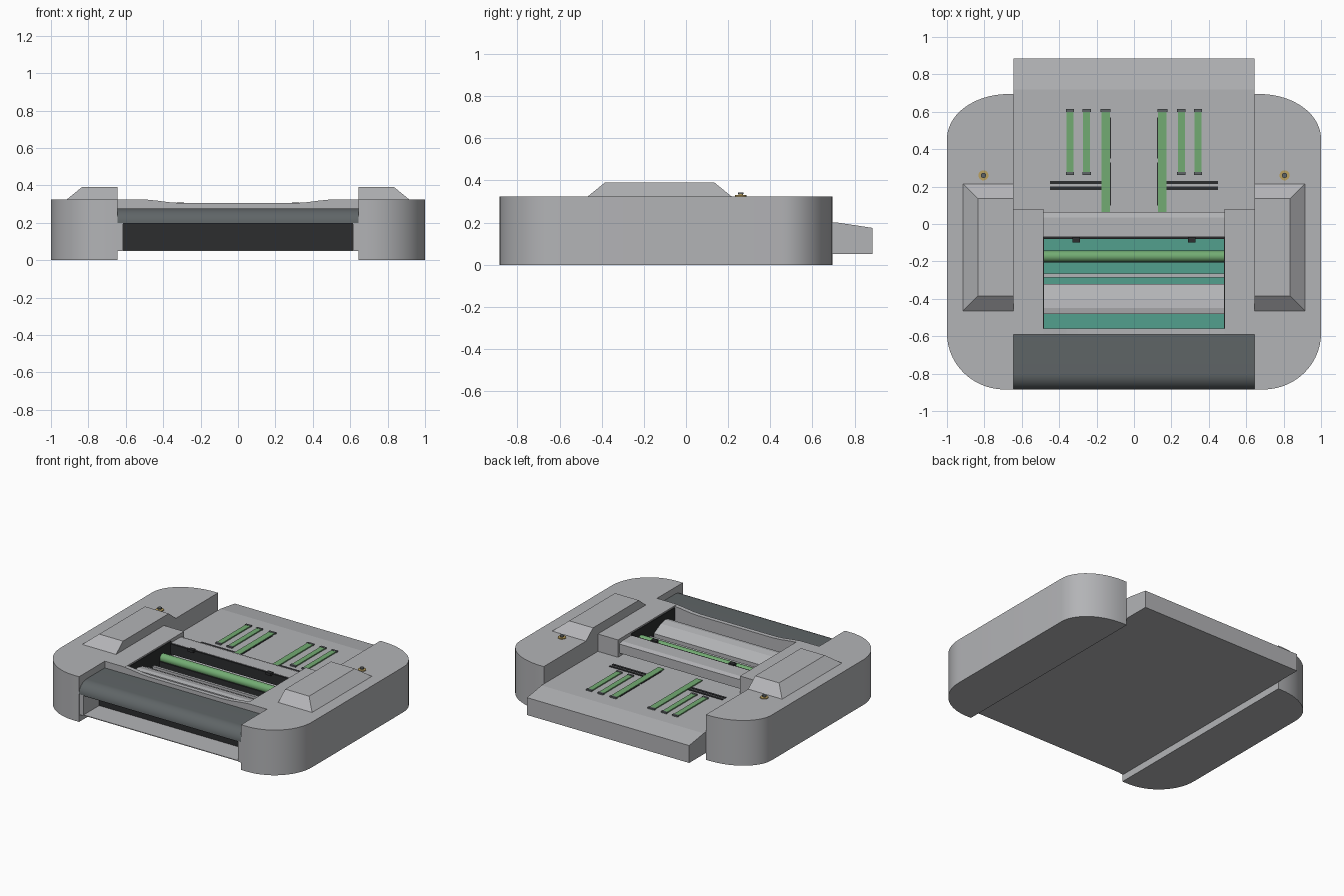
import bpy, bmesh, math

cube = bpy.data.objects.get("Cube")
if cube:
    bpy.data.objects.remove(cube, do_unlink=True)


def material(name, r, g, b):
    m = bpy.data.materials.new(name)
    m.use_nodes = True
    m.diffuse_color = (r, g, b, 1)
    m.node_tree.nodes["Principled BSDF"].inputs["Base Color"].default_value = (r, g, b, 1)
    return m


GREY = material("body grey", 0.45, 0.455, 0.47)
DARK = material("cover dark grey", 0.115, 0.13, 0.135)
BLACK = material("interior black", 0.025, 0.026, 0.028)
TEAL = material("teal bed", 0.085, 0.35, 0.27)
GREEN = material("belt green", 0.17, 0.41, 0.17)
GOLD = material("brass", 0.5, 0.36, 0.12)


def finish(name, bm, mat, smooth=False):
    bmesh.ops.recalc_face_normals(bm, faces=bm.faces)
    me = bpy.data.meshes.new(name)
    bm.to_mesh(me)
    bm.free()
    ob = bpy.data.objects.new(name, me)
    bpy.context.collection.objects.link(ob)
    me.materials.append(mat)
    if smooth:
        bpy.ops.object.select_all(action='DESELECT')
        ob.select_set(True)
        bpy.context.view_layer.objects.active = ob
        bpy.ops.object.shade_smooth_by_angle(angle=math.radians(30))
    return ob


def prism(name, pts, axis, lo, hi, mat, smooth=False):
    """Extrude a 2D outline along an axis; the outline uses the other two axes in order."""
    bm = bmesh.new()

    def place(p, d):
        c = list(p)
        c.insert("xyz".index(axis), d)
        return bm.verts.new(c)
    a = [place(p, lo) for p in pts]
    b = [place(p, hi) for p in pts]
    bm.faces.new(a)
    bm.faces.new(b)
    for i in range(len(pts)):
        j = (i + 1) % len(pts)
        bm.faces.new((a[i], a[j], b[j], b[i]))
    return finish(name, bm, mat, smooth)


def box(name, x0, x1, y0, y1, z0, z1, mat):
    x0, x1 = sorted((x0, x1))
    return prism(name, [(x0, y0), (x1, y0), (x1, y1), (x0, y1)], "z", z0, z1, mat)


def rod(name, x, y, z, r, length, axis, mat, sides=24):
    ring = [(math.cos(2 * math.pi * i / sides) * r, math.sin(2 * math.pi * i / sides) * r)
            for i in range(sides)]
    u, v, c = (y, z, x) if axis == "x" else (x, y, z)
    pts = [(u + p, v + q) for p, q in ring]
    return prism(name, pts, axis, c - length / 2, c + length / 2, mat, True)


def arc(cx, cy, rx, ry, start, end, n=14):
    return [(cx + rx * math.cos(math.radians(start + (end - start) * i / n)),
             cy + ry * math.sin(math.radians(start + (end - start) * i / n)))
            for i in range(n + 1)]


W = 0.645   # half width between the housings
S = 0.485   # half width of the working slot

for s, side in ((1, "left"), (-1, "right")):
    # Housing with rounded outer corners
    outline = ([(W, -0.885)] + arc(0.69, -0.585, 0.31, 0.3, -90, 0)
               + arc(0.67, 0.455, 0.33, 0.24, 0, 90) + [(W, 0.695)])
    prism(side + "_housing", [(s * x, y) for x, y in outline], "z", 0, 0.325, GREY, True)

    # Raised hump with three sloped sides
    bm = bmesh.new()
    low = [bm.verts.new((s * x, y, 0.325)) for x, y in
           ((W, -0.465), (0.915, -0.465), (0.915, 0.215), (W, 0.215))]
    top = [bm.verts.new((s * x, y, 0.39)) for x, y in
           ((W, -0.385), (0.835, -0.385), (0.835, 0.135), (W, 0.135))]
    bm.faces.new(low)
    bm.faces.new(top)
    for i in range(4):
        j = (i + 1) % 4
        bm.faces.new((low[i], low[j], top[j], top[i]))
    finish(side + "_hump", bm, GREY)

    # Brass button behind the hump
    rod(side + "_button_ring", s * 0.805, 0.26, 0.327, 0.027, 0.006, "z", GOLD)
    rod(side + "_button_stem", s * 0.805, 0.26, 0.332, 0.01, 0.012, "z", GOLD)
    rod(side + "_button_cap", s * 0.805, 0.26, 0.339, 0.014, 0.008, "z", DARK)

    # Frame beside the slot, with its dark lining
    box(side + "_frame", s * S, s * W, -0.59, 0.08, 0.055, 0.325, GREY)
    box(side + "_slot_lining", s * (S - 0.005), s * S, -0.56, -0.07, 0.18, 0.315, BLACK)
    box(side + "_front_jamb", s * 0.615, s * W, -0.88, -0.59, 0.05, 0.2, GREY)

    # Transport belts on the rear deck, with end pulleys
    for n, (x, w, y0) in enumerate(((0.152, 0.046, 0.065), (0.253, 0.038, 0.27), (0.342, 0.038, 0.27))):
        box(f"{side}_belt_{n}", s * (x - w / 2), s * (x + w / 2), y0, 0.61, 0.2, 0.208, GREEN)
        for y in (0.607, 0.27):
            if y > y0 + 0.21 or n:
                box(f"{side}_belt_end_{n}", s * (x - w / 2 - 0.003), s * (x + w / 2 + 0.003),
                    y - 0.008, y + 0.008, 0.2, 0.21, DARK)
    # Deck slots
    for y in (0.192, 0.222):
        box(side + "_cross_slot", s * 0.17, s * 0.45, y - 0.009, y + 0.009, 0.2, 0.204, BLACK)
    for y0, y1 in ((0.1, 0.33), (0.35, 0.57)):
        box(side + "_long_slot", s * 0.124, s * 0.13, y0, y1, 0.2, 0.204, BLACK)

    # Small sensors on the bridge edge
    box(side + "_sensor", s * 0.288, s * 0.33, -0.1, -0.07, 0.29, 0.309, BLACK)

# Floor and sloping rear deck
box("floor", -W, W, -0.875, 0.885, 0.05, 0.055, GREY)
prism("rear_deck", [(-0.07, 0.05), (0.885, 0.05), (0.885, 0.175), (0.72, 0.2), (-0.07, 0.2)],
      "x", -W, W, GREY)

# Front cover with rolled edge and dark mouth below
prism("front_cover", [(-0.59, 0.2), (-0.59, 0.277)] + arc(-0.80, 0.2, 0.085, 0.077, 90, 180),
      "x", -W, W, DARK, True)
box("cover_underside", -0.615, 0.615, -0.88, -0.59, 0.194, 0.2, BLACK)
box("mouth_wall", -0.615, 0.615, -0.7, -0.69, 0.055, 0.2, BLACK)

# Front beam with a dipped top edge
dip = [(-W, 0.325), (-0.5, 0.325), (-0.43, 0.318), (-0.36, 0.309), (-0.3, 0.305)]
prism("front_beam", [(-W, 0.2)] + dip + [(-x, z) for x, z in reversed(dip)] + [(W, 0.2)],
      "y", -0.592, -0.56, GREY)

# Working bed inside the slot
box("teal_bed", -S, S, -0.56, -0.07, 0.17, 0.18, TEAL)
prism("guide_ridge", [(-0.32, 0.18), (-0.32, 0.22), (-0.40, 0.26), (-0.45, 0.27),
                      (-0.48, 0.265), (-0.48, 0.18)], "x", -S, S, GREY)
box("guide_bar", -S, S, -0.285, -0.265, 0.18, 0.215, GREY)
rod("green_roller", 0, -0.173, 0.235, 0.03, 2 * S, "x", GREEN)
box("roller_shadow_strip", -S, S, -0.207, -0.2, 0.18, 0.22, BLACK)

# Bridge between slot and rear deck
prism("bridge", [(-0.068, 0.225), (-0.068, 0.3), (0.035, 0.3), (0.065, 0.29), (0.065, 0.225)],
      "x", -S, S, GREY)
box("bridge_edge", -S, S, -0.08, -0.068, 0.225, 0.298, BLACK)
